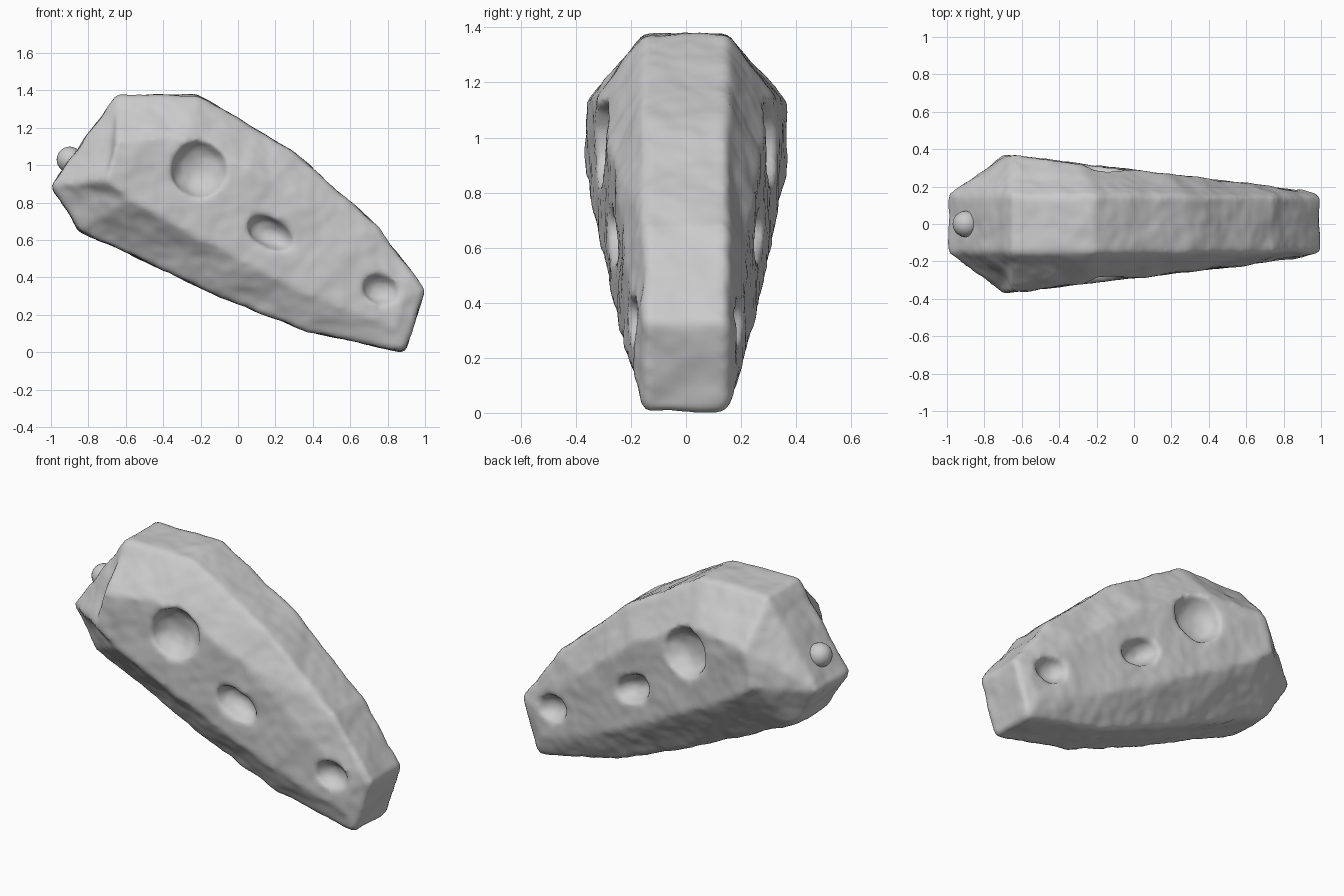
import bpy, bmesh, math
from mathutils import Matrix, noise

if "Cube" in bpy.data.objects:
    bpy.data.objects.remove(bpy.data.objects["Cube"])

# Side profile of the central band, and of the raised cheek on either side (x, z)
band = [(-.65, 1.375), (-.21, 1.375), (.30, 1.07), (.74, .68), (1.0, .33),
        (.89, 0), (.37, .11), (-.08, .29), (-.85, .65), (-1.0, .89)]
cheek = [(-.65, 1.13), (-.30, 1.15), (.17, .93), (.60, .57), (.89, .30),
         (.84, .13), (.40, .30), (.0, .50), (-.58, .82), (-.70, .92)]


def side_y(x):
    # cheek thickness tapers toward the narrow end
    return .365 - .118 * (x + .65)


def link(name, bm):
    me = bpy.data.meshes.new(name)
    bm.to_mesh(me)
    bm.free()
    ob = bpy.data.objects.new(name, me)
    bpy.context.collection.objects.link(ob)
    return ob


# Wedge shaped body: four rings bridged together and capped
bm = bmesh.new()
rings = []
for s in (-1, 1):
    outer = [bm.verts.new((x, s * .15, z)) for x, z in band]
    inner = [bm.verts.new((x, s * side_y(x), z)) for x, z in cheek]
    rings += [inner, outer] if s < 0 else [outer, inner]
n = len(band)
for a, b in zip(rings, rings[1:]):
    for i in range(n):
        j = (i + 1) % n
        bm.faces.new((a[i], a[j], b[j], b[i]))
bm.faces.new(rings[0])
bm.faces.new(rings[-1])
bmesh.ops.recalc_face_normals(bm, faces=bm.faces)
body = link("rock_body", bm)

# Scooped holes on both sides: x, z, half length, half height, depth, tilt
holes = [(-.205, .98, .15, .15, .11, 0),
         (.175, .635, .135, .08, .10, 28),
         (.765, .335, .105, .08, .08, 15)]
bm = bmesh.new()
for x, z, a, b, d, tilt in holes:
    for s in (-1, 1):
        m = (Matrix.Translation((x, s * (side_y(x) + .005), z))
             @ Matrix.Rotation(math.radians(tilt), 4, 'Y')
             @ Matrix.Diagonal((a, d, b, 1)))
        bmesh.ops.create_uvsphere(bm, u_segments=24, v_segments=14, radius=1, matrix=m)
cutter = link("hole_cutter", bm)
cutter.hide_render = True
cutter.hide_viewport = False

# Cut, then remesh to an even surface
mod = body.modifiers.new("holes", 'BOOLEAN')
mod.operation = 'DIFFERENCE'
mod.solver = 'EXACT'
mod.object = cutter
mod = body.modifiers.new("remesh", 'REMESH')
mod.mode = 'VOXEL'
mod.voxel_size = .02
mod = body.modifiers.new("soften", 'SMOOTH')
mod.factor = .5
mod.iterations = 2
dg = bpy.context.evaluated_depsgraph_get()
baked = bpy.data.meshes.new_from_object(body.evaluated_get(dg))
body.modifiers.clear()
body.data = baked
bpy.data.objects.remove(cutter)

# Gentle hewn stone unevenness
for v in baked.vertices:
    v.co += v.normal * (.008 * noise.noise(v.co * 7) + .004 * noise.noise(v.co * 17))

# Small rounded stud on the thick end
bm = bmesh.new()
bmesh.ops.create_icosphere(bm, subdivisions=3, radius=.07,
                           matrix=Matrix.Translation((-.9, 0, 1.03)))
stud = link("end_stud", bm)

for ob in (body, stud):
    for p in ob.data.polygons:
        p.use_smooth = True
